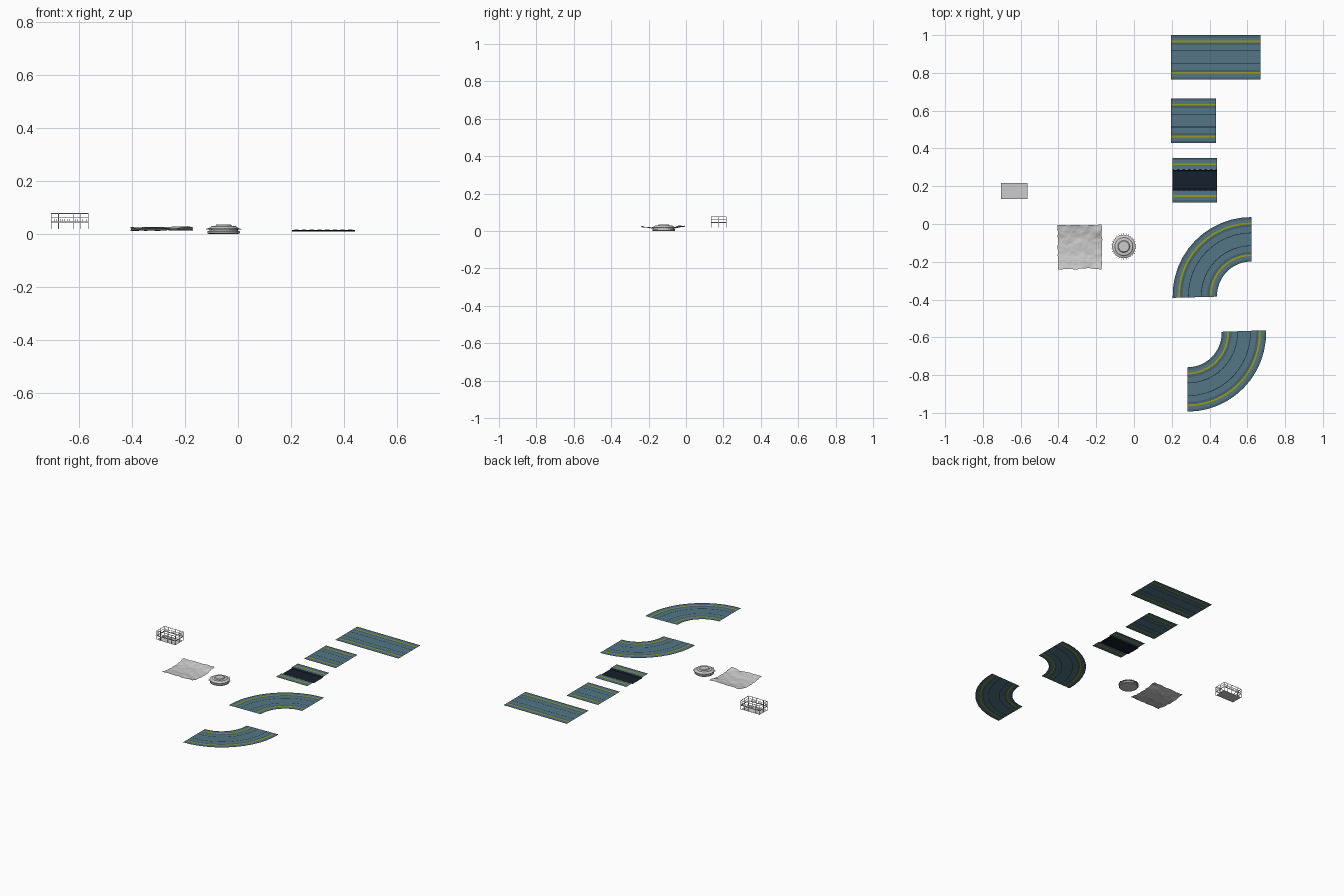
import bpy, bmesh, math
from mathutils import Vector, Matrix, noise

if "Cube" in bpy.data.objects:
    bpy.data.objects.remove(bpy.data.objects["Cube"])


def material(name, rgb):
    m = bpy.data.materials.new(name)
    m.diffuse_color = (*rgb, 1)
    m.use_nodes = True
    m.node_tree.nodes["Principled BSDF"].inputs["Base Color"].default_value = m.diffuse_color
    return m


TEAL = material("teal", (0.085, 0.18, 0.235))
DEEP = material("deep_teal", (0.055, 0.125, 0.165))
YELLOW = material("yellow", (0.32, 0.33, 0.01))
DARK = material("dark", (0.008, 0.014, 0.026))
PALE = material("pale", (0.3, 0.36, 0.4))
MATS = [TEAL, DEEP, YELLOW, DARK, PALE]


def finish(name, bm, mats=(), smooth=False):
    me = bpy.data.meshes.new(name)
    bm.to_mesh(me)
    bm.free()
    for m in mats:
        me.materials.append(m)
    for p in me.polygons:
        p.use_smooth = smooth
    ob = bpy.data.objects.new(name, me)
    bpy.context.collection.objects.link(ob)
    return ob


def box(bm, lo, hi):
    lo, hi = Vector(lo), Vector(hi)
    mat = Matrix.Translation((lo + hi) / 2) @ Matrix.Diagonal((*(hi - lo), 1))
    bmesh.ops.create_cube(bm, size=1, matrix=mat)


Z = 0.0155
# half cross-section of the road: (offset from centre line, height), then one material per strip
HALF = [(0.002, Z), (0.0325, Z), (0.0355, Z), (0.066, Z), (0.079, Z), (0.089, Z), (0.106, Z), (0.1175, Z)]
HALF_MATS = [0, 3, 0, 1, 2, 0, 1]
SUNK = [(0.002, 0.009), (0.048, 0.009), (0.056, Z), (0.079, Z), (0.089, Z), (0.106, Z), (0.1175, Z)]
SUNK_MATS = [3, 3, 0, 2, 0, 1]


def road(name, place, steps, half=HALF, hm=HALF_MATS, mid=0):
    """Sweep the mirrored cross-section; place(t, v) gives x, y."""
    prof = [(-v, z) for v, z in reversed(half)] + half
    mats = hm[::-1] + [mid] + hm
    bm = bmesh.new()
    rows = []
    for i in range(steps + 1):
        rows.append([bm.verts.new((*place(i / steps, v), z)) for v, z in prof])
    for a, b in zip(rows, rows[1:]):
        for k, m in enumerate(mats):
            f = bm.faces.new((a[k], b[k], b[k + 1], a[k + 1]))
            f.normal_update()
            if f.normal.z < 0:
                f.normal_flip()
            f.material_index = m
    return finish(name, bm, MATS)


def straight(x0, x1, yc):
    return lambda t, v: (x0 + (x1 - x0) * t, yc + v)


def bend(cx, cy, a0, a1, r=0.299):
    def place(t, v):
        a = math.radians(a0 + (a1 - a0) * t)
        return cx + (r + v) * math.cos(a), cy + (r + v) * math.sin(a)
    return place


# Road tiles
road("long_road", straight(0.195, 0.67, 0.8825), 2)
road("short_road", straight(0.195, 0.433, 0.5475), 1)
road("sunken_road", straight(0.204, 0.44, 0.2325), 1, SUNK, SUNK_MATS, 3)
road("curve_road_upper", bend(0.621, -0.38, 90, 181.5), 12)
road("curve_road_lower", bend(0.283, -0.577, -90, 2), 12)

# Dashes along the sunken channel
bm = bmesh.new()
for s in (-1, 1):
    for i in range(8):
        x = 0.212 + i * 0.029
        y = 0.2325 + s * 0.056
        box(bm, (x, y - 0.002, Z - 0.0005), (x + 0.016, y + 0.002, Z + 0.0006))
finish("channel_dashes", bm, [PALE])

# Rough ground patch: wavy outline, flared front and back edges
N, H = 56, 0.116
bm = bmesh.new()
bmesh.ops.create_grid(bm, x_segments=N, y_segments=N, size=H)
for vert in bm.verts:
    x, y = vert.co.x, vert.co.y
    u, w = x / H, y / H
    n1 = noise.noise(Vector((x * 22, y * 22, 3.1)))
    n2 = noise.noise(Vector((x * 60, y * 60, 8.7)))
    flare = max(0.0, abs(w) - 0.35) ** 1.3 * (0.02 if w > 0 else 0.017)
    peak = 0.009 * math.exp(-((u - 0.75) ** 2 + (w - 0.7) ** 2) * 14)
    z = 0.014 + flare + peak + 0.0045 * n1 + 0.0015 * n2
    wave = lambda s, k: 0.004 * noise.noise(Vector((s * 45, k, 0.5)))
    vert.co.x = x + abs(u) ** 4 * wave(y, 5.3 * u) * 1.6
    vert.co.y = y + abs(w) ** 4 * wave(x, 9.7 * w) * 1.6
    vert.co.z = max(z, 0.007)
ground = finish("ground_patch", bm, smooth=True)
ground.location = (-0.286, -0.122, 0)

# Round hub: lathed profile with radial spikes
CX, CY, SEG = -0.054, -0.119, 32
PROFILE = [(0, 0.0), (0.057, 0.0), (0.061, 0.003), (0.061, 0.010), (0.054, 0.012), (0.054, 0.016),
           (0.062, 0.017), (0.062, 0.020), (0.050, 0.025), (0.047, 0.029), (0.032, 0.030),
           (0.028, 0.035), (0, 0.035)]
bm = bmesh.new()
vs = [bm.verts.new((r, 0, z)) for r, z in PROFILE]
es = [bm.edges.new(p) for p in zip(vs, vs[1:])]
bmesh.ops.spin(bm, geom=vs + es, cent=(0, 0, 0), axis=(0, 0, 1), angle=math.tau, steps=SEG)
bmesh.ops.remove_doubles(bm, verts=bm.verts, dist=1e-5)
bmesh.ops.recalc_face_normals(bm, faces=bm.faces)
finish("round_hub", bm).location = (CX, CY, 0)
bm = bmesh.new()
for i in range(SEG):
    rot = Matrix.Rotation(math.tau * i / SEG, 4, 'Z')
    tilt = Matrix.Translation((0.0645, 0, 0.0185)) @ Matrix.Rotation(math.pi / 2, 4, 'Y')
    bmesh.ops.create_cone(bm, cap_ends=True, segments=5, radius1=0.0017, radius2=0.0005,
                          depth=0.012, matrix=rot @ tilt)
finish("hub_spikes", bm).location = (CX, CY, 0)

# Fenced platform: flat floor, posts, rails, short pickets
X0, X1, Y0, Y1 = -0.704, -0.564, 0.134, 0.216
bm = bmesh.new()
bm.faces.new([bm.verts.new((x, y, 0.018)) for x, y in ((X0, Y0), (X1, Y0), (X1, Y1), (X0, Y1))])
finish("platform_floor", bm)

T = 0.0012
bm = bmesh.new()
for z, t in ((0.077, T), (0.061, T * 0.7), (0.045, T * 1.8)):
    for y in (Y0, Y1):
        box(bm, (X0 - T, y - T, z - t), (X1 + T, y + T, z + t))
    for x in (X0, X1):
        box(bm, (x - T, Y0 - T, z - t), (x + T, Y1 + T, z + t))
finish("fence_rails", bm)

bm = bmesh.new()
xs = [X0, X0 + 0.028, X0 + 0.084, X0 + 0.112, X1]
posts = [(x, y) for x in xs for y in (Y0, Y1)] + [(x, (Y0 + Y1) / 2) for x in (X0, X1)]
for x, y in posts:
    box(bm, (x - T, y - T, 0.018), (x + T, y + T, 0.077))
finish("fence_posts", bm)

bm = bmesh.new()
for i in range(1, 20):
    x = X0 + (X1 - X0) * i / 20
    for y in (Y0, Y1):
        box(bm, (x - 0.0007, y - 0.0007, 0.045), (x + 0.0007, y + 0.0007, 0.056))
finish("fence_pickets", bm)
